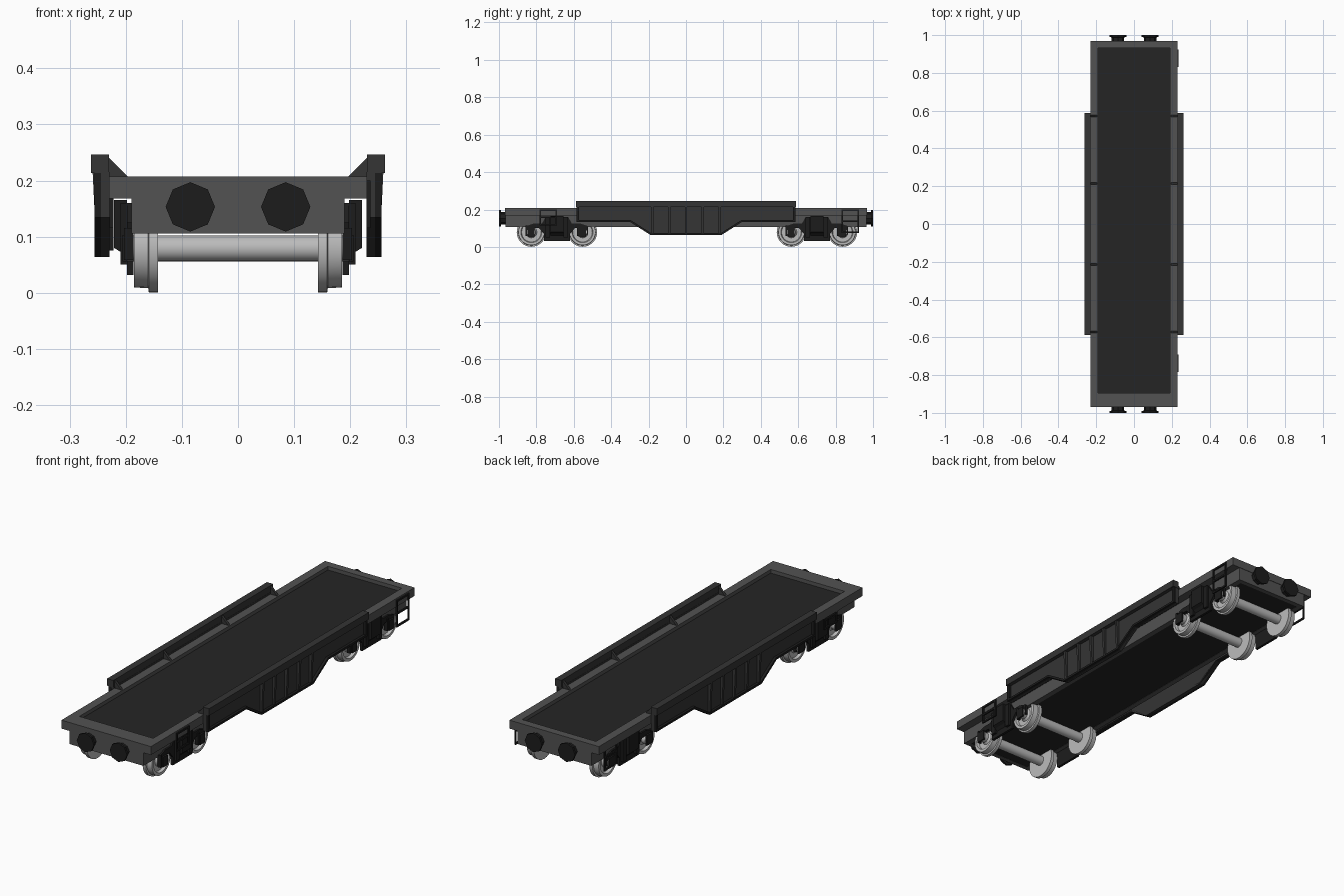
import bpy, bmesh, math
from mathutils import Matrix

if "Cube" in bpy.data.objects:
    bpy.data.objects.remove(bpy.data.objects["Cube"])


def mat(name, v):
    m = bpy.data.materials.new(name)
    m.diffuse_color = (v, v, v, 1)
    m.use_nodes = True
    m.node_tree.nodes["Principled BSDF"].inputs["Base Color"].default_value = m.diffuse_color
    return m


FRAME = mat("frame_grey", 0.085)
FLOOR = mat("floor_dark", 0.018)
PANEL = mat("panel_dark", 0.035)
BLACK = mat("running_gear_black", 0.012)
STEEL = mat("wheel_steel", 0.5)


def finish(name, bm, m):
    bmesh.ops.recalc_face_normals(bm, faces=bm.faces[:])
    me = bpy.data.meshes.new(name)
    bm.to_mesh(me)
    bm.free()
    me.materials.append(m)
    ob = bpy.data.objects.new(name, me)
    bpy.context.collection.objects.link(ob)
    return ob


def box(name, x, y, z, m):
    """Box from (min, max) pairs."""
    bm = bmesh.new()
    bmesh.ops.create_cube(bm, size=1)
    for v in bm.verts:
        v.co = [(a + b) / 2 + c * (b - a) for (a, b), c in zip((x, y, z), v.co)]
    return finish(name, bm, m)


def prism(name, pts, a, b, m, axis="x"):
    """Extrude a (y,z) outline along x, or an (x,z) outline along y."""
    bm = bmesh.new()
    put = (lambda p, t: (t, p[0], p[1])) if axis == "x" else (lambda p, t: (p[0], t, p[1]))
    f = bm.faces.new([bm.verts.new(put(p, a)) for p in pts])
    r = bmesh.ops.extrude_face_region(bm, geom=[f])
    for v in r["geom"]:
        if isinstance(v, bmesh.types.BMVert):
            v.co["xy".index(axis)] = b
    return finish(name, bm, m)


def lathe(name, profile, centre, m, axis="X", n=24, turn=0.0):
    """Revolve (distance, radius) pairs around an axis."""
    bm = bmesh.new()
    rings = []
    for d, r in profile:
        ring = []
        for i in range(n):
            t = turn + 2 * math.pi * i / n
            p = (d, r * math.cos(t), r * math.sin(t)) if axis == "X" else (r * math.cos(t), d, r * math.sin(t))
            ring.append(bm.verts.new(p))
        rings.append(ring)
    for a, b in zip(rings, rings[1:]):
        for i in range(n):
            bm.faces.new((a[i], a[(i + 1) % n], b[(i + 1) % n], b[i]))
    bm.faces.new(rings[0])
    bm.faces.new(rings[-1])
    bmesh.ops.translate(bm, verts=bm.verts[:], vec=centre)
    return finish(name, bm, m)


def smooth(ob):
    bpy.ops.object.select_all(action="DESELECT")
    ob.select_set(True)
    bpy.context.view_layer.objects.active = ob
    bpy.ops.object.shade_smooth_by_angle(angle=math.radians(35))


def sx(s, a, b):
    return tuple(sorted((s * a, s * b)))


# Deck rim, sunken floor and underframe
for s in (-1, 1):
    box("deck_side_rim", sx(s, 0.19, 0.23), (-0.968, 0.968), (0.168, 0.207), FRAME)
    box("underframe_sill", sx(s, 0.165, 0.19), (-0.95, 0.95), (0.106, 0.168), FRAME)
box("deck_front_rim", (-0.19, 0.19), (-0.968, -0.894), (0.168, 0.207), FRAME)
box("deck_back_rim", (-0.19, 0.19), (0.932, 0.968), (0.168, 0.207), FRAME)
box("deck_floor", (-0.19, 0.19), (-0.894, 0.932), (0.168, 0.19), FLOOR)
box("underframe_bottom", (-0.165, 0.165), (-0.945, 0.945), (0.107, 0.168), FLOOR)
for s in (-1, 1):
    box("headstock", (-0.19, 0.19), sx(s, 0.945, 0.966), (0.106, 0.168), FRAME)

# Octagonal buffers
for e in (-1, 1):
    for s in (-1, 1):
        lathe("buffer", [(e * 0.96, 0.033), (e * 0.988, 0.033), (e * 0.99, 0.044), (e * 1.0, 0.044)],
              (s * 0.085, 0, 0.153), BLACK, "Y", 8)

# Side panels with raised border, ribs, top rail and brackets
outline = [(-0.585, 0.215), (-0.585, 0.134), (-0.30, 0.134), (-0.19, 0.064),
           (0.19, 0.064), (0.30, 0.134), (0.585, 0.134), (0.585, 0.215)]
inner = [(-0.573, 0.215), (-0.573, 0.144), (-0.297, 0.144), (-0.187, 0.074),
         (0.187, 0.074), (0.297, 0.144), (0.573, 0.144), (0.573, 0.215)]
for s in (-1, 1):
    prism("side_panel", outline, s * 0.229, s * 0.244, PANEL)
    prism("side_panel_border", outline + inner[::-1], s * 0.229, s * 0.256, BLACK)
    box("side_panel_rail", sx(s, 0.23, 0.262), (-0.587, 0.587), (0.213, 0.246), PANEL)
    for y in (-0.18, -0.09, 0, 0.09, 0.18):
        prism("side_panel_rib", [(s * 0.24, 0.07), (s * 0.252, 0.07), (s * 0.259, 0.214), (s * 0.24, 0.214)],
              y - 0.006, y + 0.006, PANEL, "y")
    for y in (-0.572, -0.214, 0.214, 0.572):
        prism("rail_bracket", [(s * 0.195, 0.206), (s * 0.231, 0.206), (s * 0.231, 0.242)],
              y - 0.006, y + 0.006, PANEL, "y")

# Bogies
frame_outline = [(-0.165, 0.066), (-0.165, 0.112), (-0.125, 0.125), (-0.08, 0.125), (-0.06, 0.16),
                 (0.06, 0.16), (0.08, 0.125), (0.125, 0.125), (0.165, 0.112), (0.165, 0.066),
                 (0.152, 0.066), (0.152, 0.1), (0.095, 0.1), (0.07, 0.07), (0.07, 0.032),
                 (-0.07, 0.032), (-0.07, 0.07), (-0.095, 0.1), (-0.152, 0.1), (-0.152, 0.066)]
wheel = [(0.143, 0.025), (0.143, 0.078), (0.159, 0.078), (0.16, 0.0705), (0.185, 0.069),
         (0.185, 0.056), (0.172, 0.052), (0.172, 0.03), (0.182, 0.022)]
for c in (-0.69, 0.70):
    for d in (-0.137, 0.137):
        y = c + d
        smooth(lathe("axle", [(-0.2, 0.023), (0.2, 0.023)], (0, y, 0.079), STEEL))
        for s in (-1, 1):
            smooth(lathe("wheel", [(s * a, r) for a, r in wheel], (0, y, 0.0785), STEEL, n=28))
            box("axle_box", sx(s, 0.198, 0.206), (y - 0.018, y + 0.018), (0.056, 0.103), BLACK)
            box("axle_box_arm", sx(s, 0.186, 0.203), (y - 0.03, y - 0.02), (0.058, 0.115), BLACK)
    for s in (-1, 1):
        prism("bogie_side_frame", [(c + a, z) for a, z in frame_outline], s * 0.186, s * 0.198, BLACK)
        prism("bogie_bolster_cover", [(s * 0.198, 0.06), (s * 0.208, 0.072), (s * 0.221, 0.08),
                                      (s * 0.221, 0.165), (s * 0.198, 0.165)], c - 0.035, c + 0.035, BLACK, "y")
        for d in (-0.048, 0.048):
            box("bogie_post", sx(s, 0.198, 0.209), (c + d - 0.012, c + d + 0.012), (0.05, 0.16), BLACK)

# Step ladders of thin square bar
for s, x in ((-1, 0.222), (1, 0.229)):
    for y0, y1, z0 in ((-0.78, -0.695, 0.115), (0.835, 0.92, 0.075)):
        for y in (y0, y1):
            box("ladder_post", sx(s, x, x + 0.007), (y - 0.004, y + 0.004), (z0, 0.2), BLACK)
        for z in (z0 + 0.004, (z0 + 0.2) / 2, 0.196):
            box("ladder_rung", sx(s, x, x + 0.007), (y0, y1), (z - 0.004, z + 0.004), BLACK)
